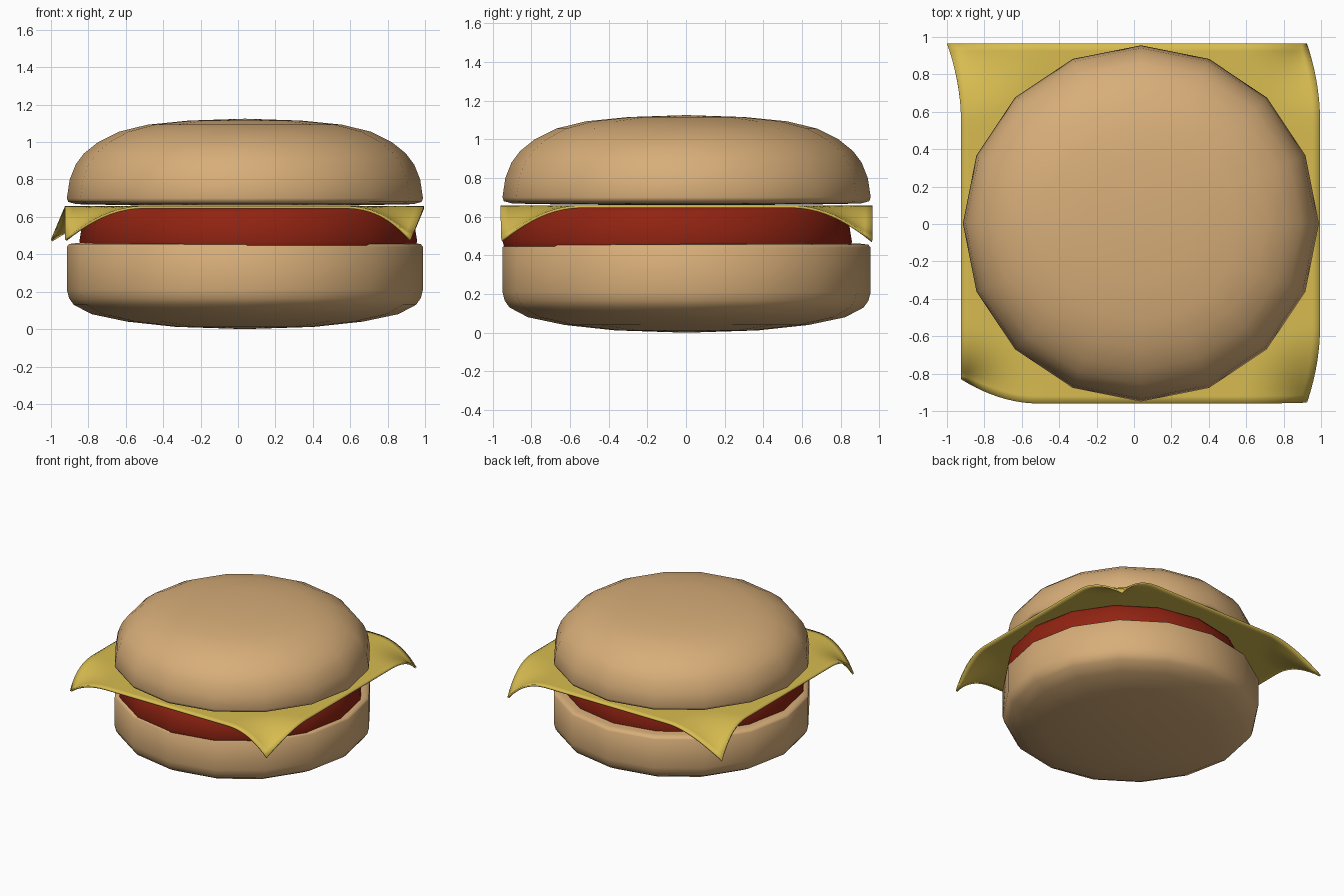
import bpy, bmesh, math

if "Cube" in bpy.data.objects:
    bpy.data.objects.remove(bpy.data.objects["Cube"])

SIDES = 16


def material(name, rgb):
    m = bpy.data.materials.new(name)
    m.diffuse_color = (*rgb, 1)
    m.use_nodes = True
    m.node_tree.nodes["Principled BSDF"].inputs["Base Color"].default_value = m.diffuse_color
    return m


toasted = material("toasted bread", (0.68, 0.42, 0.19))
yellow = material("cheese yellow", (0.68, 0.50, 0.08))
red = material("patty red", (0.28, 0.017, 0.006))


def finish(bm, name, mat, angle):
    bmesh.ops.recalc_face_normals(bm, faces=bm.faces)
    me = bpy.data.meshes.new(name)
    bm.to_mesh(me)
    bm.free()
    ob = bpy.data.objects.new(name, me)
    bpy.context.collection.objects.link(ob)
    me.materials.append(mat)
    bpy.ops.object.select_all(action='DESELECT')
    ob.select_set(True)
    bpy.context.view_layer.objects.active = ob
    bpy.ops.object.shade_smooth_by_angle(angle=math.radians(angle))
    return ob


def lathe(name, profile, centre, mat):
    """Sixteen-sided turned solid; the profile runs from pole to pole."""
    bm = bmesh.new()
    cx, cy = centre
    rings = []
    for r, z in profile[1:-1]:
        rings.append([bm.verts.new((cx + r * math.cos(i * math.tau / SIDES),
                                    cy + r * math.sin(i * math.tau / SIDES), z))
                      for i in range(SIDES)])
    poles = [bm.verts.new((cx, cy, profile[k][1])) for k in (0, -1)]
    for i in range(SIDES):
        j = (i + 1) % SIDES
        for a, b in zip(rings, rings[1:]):
            bm.faces.new((a[i], a[j], b[j], b[i]))
        bm.faces.new((poles[0], rings[0][j], rings[0][i]))
        bm.faces.new((poles[1], rings[-1][i], rings[-1][j]))
    return finish(bm, name, mat, 60)


# Bread halves
lathe("bottom_bun", [(0, 0), (0.37, 0.012), (0.63, 0.04), (0.82, 0.08), (0.915, 0.13),
                     (0.94, 0.165), (0.952, 0.21), (0.952, 0.44), (0.94, 0.455),
                     (0.90, 0.46), (0, 0.46)], (0.037, 0.003), toasted)
lathe("top_bun", [(0, 0.66), (0.6, 0.662), (0.9, 0.668), (0.945, 0.68), (0.952, 0.70),
                  (0.937, 0.80), (0.905, 0.88), (0.86, 0.94), (0.785, 1.0),
                  (0.675, 1.055), (0.52, 1.093), (0.3, 1.115), (0, 1.125)],
      (0.037, 0.003), toasted)

# Meat
lathe("patty", [(0, 0.445), (0.895, 0.445), (0.903, 0.47), (0.89, 0.55),
                (0.872, 0.62), (0.85, 0.645), (0, 0.645)], (0.055, -0.045), red)

# Cheese slice: thin sheet whose corners are pulled down and slightly sideways
X0, X1, Y0, Y1 = -0.925, 0.995, -0.96, 0.965
REACH = 0.42
pulls = [((X0, Y1), (-0.075, 0)), ((X1, Y1), (-0.07, 0)),
         ((X0, Y0), (0, 0.13)), ((X1, Y0), (-0.07, 0.005))]
N = 48
bm = bmesh.new()
grid = []
for j in range(N + 1):
    row = []
    for i in range(N + 1):
        x, y, z = X0 + (X1 - X0) * i / N, Y0 + (Y1 - Y0) * j / N, 0.658
        dx = dy = dz = 0
        for (px, py), (mx, my) in pulls:
            f = max(0, 1 - math.hypot(x - px, y - py) / REACH) ** 2
            dx, dy, dz = dx + mx * f, dy + my * f, dz - 0.178 * f
        row.append(bm.verts.new((x + dx, y + dy, z + dz)))
    grid.append(row)
for j in range(N):
    for i in range(N):
        bm.faces.new((grid[j][i], grid[j][i + 1], grid[j + 1][i + 1], grid[j + 1][i]))
cheese = finish(bm, "cheese_slice", yellow, 45)
solid = cheese.modifiers.new("thickness", 'SOLIDIFY')
solid.thickness = 0.014
solid.offset = -1
